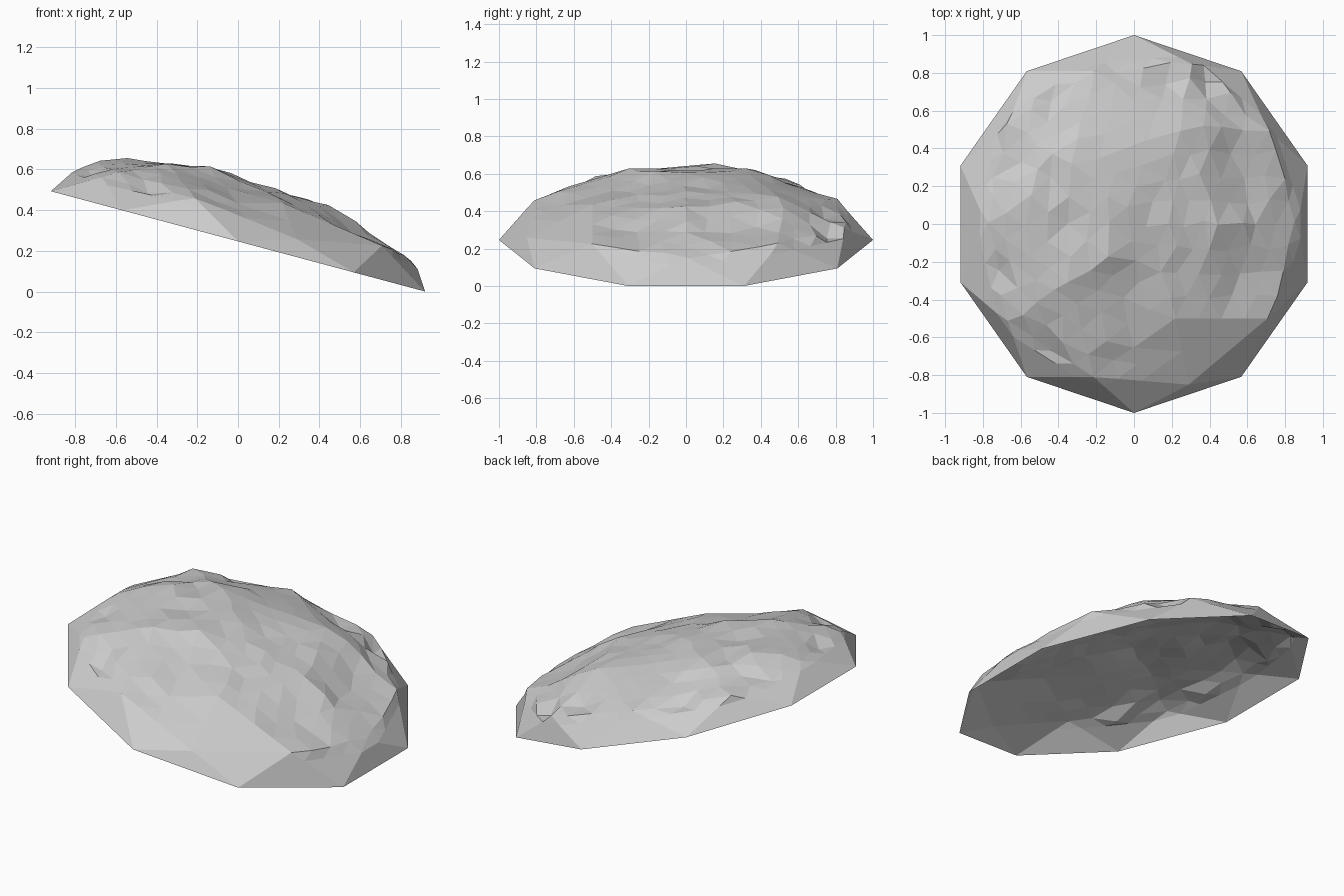
import bpy, bmesh, random
from math import radians
from mathutils import Matrix, Vector

if "Cube" in bpy.data.objects:
    bpy.data.objects.remove(bpy.data.objects["Cube"])

random.seed(7)
TILT = radians(15)

# Upper half of a coarse icosphere: decagon rim and faceted dome
bm = bmesh.new()
bmesh.ops.create_icosphere(bm, subdivisions=2, radius=1)
bmesh.ops.delete(bm, geom=[v for v in bm.verts if v.co.z < -0.01], context='VERTS')
for v in bm.verts:
    v.co.z *= 0.27 + 0.075 * v.co.z


def split():
    bmesh.ops.subdivide_edges(bm, edges=bm.edges[:], cuts=1, use_grid_fill=True)
    bmesh.ops.triangulate(bm, faces=bm.faces[:])


def nudge(tweaks):
    """Move the vertex nearest to each x, y by dx, dz."""
    for x, y, dx, dz in tweaks:
        v = min(bm.verts, key=lambda v: (v.co.x - x) ** 2 + (v.co.y - y) ** 2)
        v.co += Vector((dx, 0, dz))


# Main corners: flattened crown, terrace on the low side, broad front slab
nudge([(0, 0, 0, -0.045), (0.526, 0, -0.13, 0.0), (0.894, 0, -0.03, -0.005),
       (-0.85, 0, 0, -0.01), (0.276, -0.85, 0, -0.05), (0.162, -0.5, 0, -0.045),
       (-0.263, -0.81, 0, -0.01), (-0.263, 0.81, 0, -0.01)])
split()

# Smaller peaks and hollows between the corners
nudge([(-0.64, 0.155, 0, 0.035), (-0.215, 0.155, 0, 0.025), (-0.215, -0.155, 0, 0.025),
       (-0.05, -0.655, 0, -0.015), (-0.13, -0.405, 0, -0.025), (0.64, 0, 0, 0.005),
       (0.54, 0.25, 0, -0.035), (0.54, -0.25, 0, -0.035)])
split()

# Fine chipping, leaving the broad front facets and the rim faces flat
for v in bm.verts:
    x, y, z = v.co
    if z > 0.13 and not (y < -0.45 and x > -0.15):
        v.co += Vector((random.uniform(-0.02, 0.02), random.uniform(-0.02, 0.02),
                        random.uniform(-0.008, 0.007)))

# Chipped notches near the shoulder
nudge([(0.17, 0.77, 0, -0.03), (0.40, 0.72, 0, -0.03), (-0.5, -0.62, 0, -0.03),
       (-0.78, 0.27, 0, -0.02), (-0.78, -0.25, 0, -0.02), (-0.48, 0.62, 0, -0.03),
       (-0.42, -0.05, 0, -0.03), (-0.53, 0.23, 0, -0.025)])

# Lean the shell so its right edge rests on the floor
bmesh.ops.transform(bm, matrix=Matrix.Translation((0, 0, 0.2462)) @ Matrix.Rotation(TILT, 4, 'Y'),
                    verts=bm.verts[:])
bmesh.ops.recalc_face_normals(bm, faces=bm.faces[:])
if sum(f.normal.z for f in bm.faces) < 0:
    bmesh.ops.reverse_faces(bm, faces=bm.faces[:])

# Open, flat-shaded rock shell
mesh = bpy.data.meshes.new("rock_shell")
bm.to_mesh(mesh)
bm.free()
rock = bpy.data.objects.new("rock_shell", mesh)
bpy.context.collection.objects.link(rock)
